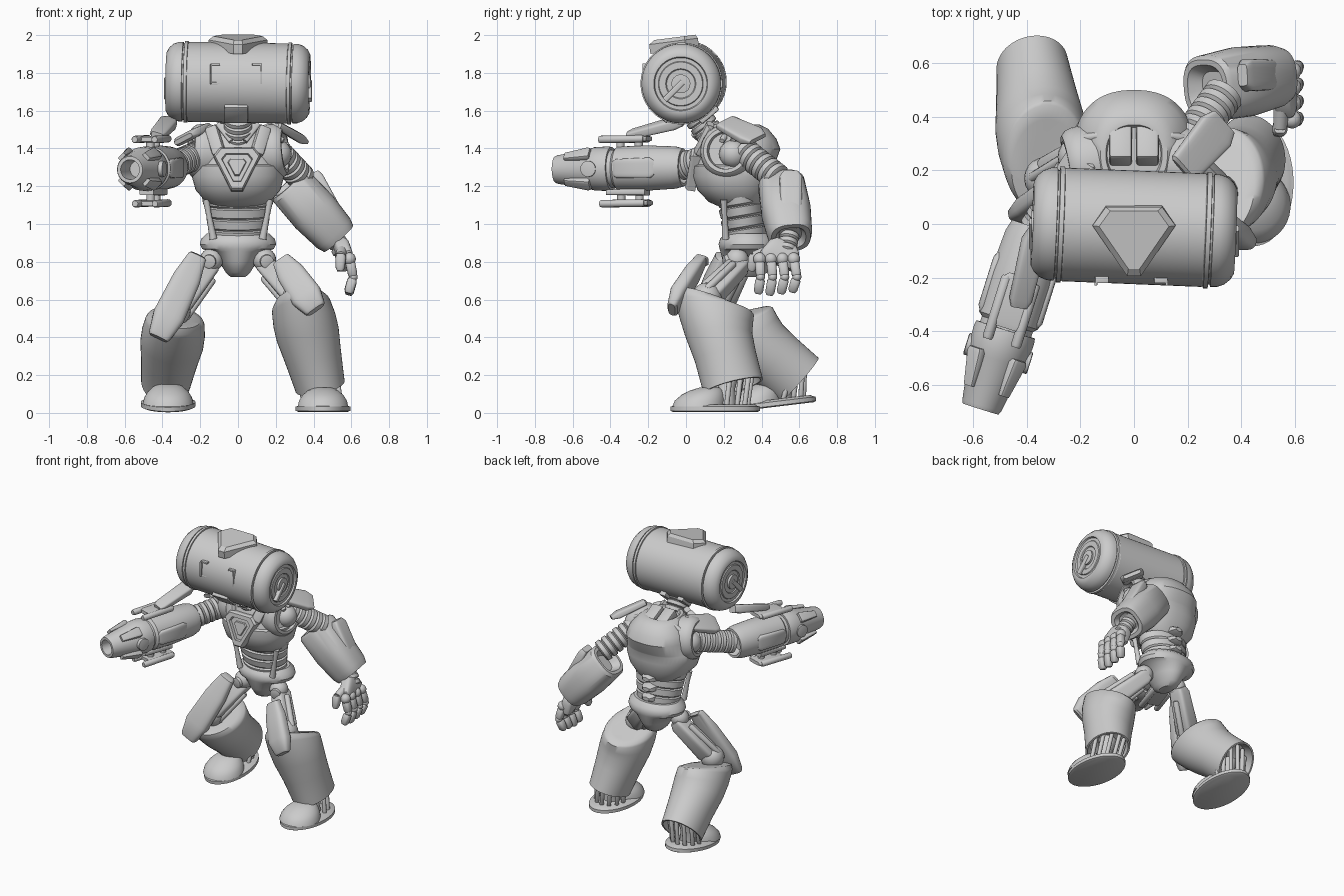
import bpy, bmesh, math
from mathutils import Vector as V, Euler


def finish(name, bm, angle=35):
    bmesh.ops.recalc_face_normals(bm, faces=bm.faces)
    me = bpy.data.meshes.new(name)
    bm.to_mesh(me)
    bm.free()
    ob = bpy.data.objects.new(name, me)
    bpy.context.collection.objects.link(ob)
    bpy.ops.object.select_all(action='DESELECT')
    ob.select_set(True)
    bpy.context.view_layer.objects.active = ob
    bpy.ops.object.shade_smooth_by_angle(angle=math.radians(angle))
    return ob


def loft(name, rings, angle=35):
    bm = bmesh.new()
    vs = [[bm.verts.new(p) for p in r] for r in rings]
    n = len(vs[0])
    for a, b in zip(vs, vs[1:]):
        for i in range(n):
            bm.faces.new((a[i], a[(i + 1) % n], b[(i + 1) % n], b[i]))
    bm.faces.new(vs[0])
    bm.faces.new(vs[-1])
    return finish(name, bm, angle)


def frame(p0, p1, front):
    p0, p1, f = V(p0), V(p1), V(front)
    d = (p1 - p0).normalized()
    y = (f - d * f.dot(d)).normalized()
    return p0, d, y.cross(d), y, (p1 - p0).length


def limb(name, p0, p1, prof, front=(0, -1, 0), n=32, sq=2, angle=35):
    """Rows: t, half width, half depth, forward offset, slant of the ring."""
    o, d, x, y, L = frame(p0, p1, front)
    rings = []
    for row in prof:
        t, a = row[:2]
        b = row[2] if len(row) > 2 else a
        off = row[3] if len(row) > 3 else 0
        sh = row[4] if len(row) > 4 else 0
        ring = []
        for i in range(n):
            q = 2 * math.pi * (i + .5) / n
            u, v = [math.copysign(abs(k) ** (2 / sq), k) for k in (math.cos(q), math.sin(q))]
            ring.append(o + d * (t * L + sh * v) + x * a * u + y * (b * v + off))
        rings.append(ring)
    return loft(name, rings, angle)


def rod(name, p0, p1, r, n=14):
    return limb(name, p0, p1, [(0, r * .8), (.04, r), (.96, r), (1, r * .8)], (.3, -.8, .5), n)


def ribs(name, p0, p1, r, k):
    rows = []
    for i in range(k):
        rows += [(i / k, r * .8), ((i + .2) / k, r), ((i + .8) / k, r)]
    return limb(name, p0, p1, rows + [(1, r * .8)], (0, 0, 1))


def plate(name, pts, o, x, y, rows):
    o, x, y = V(o), V(x).normalized(), V(y).normalized()
    nrm = x.cross(y)
    return loft(name, [[o + (x * a + y * b) * s + nrm * h for a, b in pts] for s, h in rows], 20)


def box(name, c, size, rot=(0, 0, 0), bev=.008):
    bm = bmesh.new()
    bmesh.ops.create_cube(bm, size=1)
    bmesh.ops.scale(bm, vec=size, verts=bm.verts)
    bmesh.ops.bevel(bm, geom=bm.edges[:], offset=bev, segments=2, affect='EDGES', profile=.5)
    bmesh.ops.transform(bm, matrix=Euler([math.radians(a) for a in rot]).to_matrix().to_4x4(), verts=bm.verts)
    bmesh.ops.translate(bm, vec=c, verts=bm.verts)
    return finish(name, bm)


def ball(name, c, r):
    bm = bmesh.new()
    bmesh.ops.create_uvsphere(bm, u_segments=20, v_segments=12, radius=r)
    bmesh.ops.translate(bm, vec=c, verts=bm.verts)
    return finish(name, bm, 60)


# Barrel head with ringed end caps
half = [(.018, .001), (.018, .075), (.01, .08), (.01, .115), (.018, .119), (.018, .138),
        (.004, .143), (.004, .158), (.02, .18), (.05, .2), (.085, .21), (.118, .211),
        (.12, .202), (.128, .202), (.13, .217), (.152, .217), (.154, .209), (.16, .212)]
limb("barrel_head", (-.382, .003, 1.755), (.382, -.028, 1.742),
     half + [(1 - t, r) for t, r in reversed(half)], n=64, angle=30)
for s, c in ((-1, (-.375, 0, 1.755)), (1, (.375, -.027, 1.742))):
    rod("head_end_hub", V(c) - V((s * .03, 0, 0)), V(c) + V((s * .008, 0, 0)), .05, 24)
    limb("head_end_lever", V(c) + V((0, .01, .01)), V(c) + V((0, -.085, -.085)),
         [(0, .016), (1, .016)], (1, 0, 0), 16, 5)
plate("head_top_plate", [(-.105, .07), (.105, .07), (.155, 0), (.025, -.19), (-.025, -.19), (-.155, 0)],
      (0, 0, 1.925), (1, 0, 0), (0, 1, .13), [(1, 0), (1, .05), (.84, .07)])
for s, x in ((-1, -.12), (1, .1)):
    box("eye_bar", (x + s * .022, -.22, 1.795), (.01, .02, .11), bev=.002)
    for z in (1.745, 1.845):
        box("eye_cap", (x, -.208, z), (.05, .025, .012), bev=.002)
box("jaw_vent", (-.01, -.143, 1.585), (.125, .03, .13), (50, 0, 0))
for x in (-.07, .07):
    box("head_rear_clip", (x, .12, 1.58), (.05, .035, .12), (-50, 0, 0))

# Neck and torso
ribs("neck", (0, .17, 1.42), (0, .06, 1.57), .075, 5)
limb("chest", (0, 0, 1.09), (0, 0, 1.54),
     [(0, .13, .11, -.29), (.06, .17, .15, -.27), (.2, .225, .195, -.255), (.36, .245, .215, -.25),
      (.48, .245, .215, -.25), (.5, .235, .21, -.26), (.68, .222, .215, -.285), (.8, .2, .195, -.285),
      (.92, .155, .16, -.275), (.97, .125, .13, -.26), (.97, .105, .11, -.26), (.93, .1, .1, -.26)], n=48, sq=2.3)
plate("chest_triangle_frame", [(-.09, .1), (.09, .1), (.125, .055), (.03, -.13), (-.03, -.13), (-.125, .055)],
      (-.005, .07, 1.3), (1, 0, 0), (0, .17, 1),
      [(1, 0), (1, .04), (.92, .055), (.66, .055), (.62, .035), (.4, .035), (.36, .045)])
for s in (-1, 1):
    box("chest_strap", (s * .12, .1, 1.44), (.07, .05, .17), (-22, s * 22, s * 12), .015)
    limb("collar_bar", (s * .03, .08, 1.44), (s * .1, .13, 1.53), [(0, .02), (1, .02)], sq=4)
    # Shoulder sockets
    limb("shoulder_socket", (s * .14, .23, 1.38), (s * .25, .21, 1.39),
         [(0, .145), (.6, .145), (.85, .137), (1, .12), (1, .1), (.7, .095), (.7, .001)], (0, 0, 1), 40)
    ball("shoulder_ball", (s * .21, .25, 1.37), .075)
    for k in range(3):
        rod("shoulder_hose", (s * .13, .33 - k * .05, 1.5), (s * .24, .31 - k * .06, 1.44), .016)
    # Back packs and hips
    box("back_vent", (s * .05, .32, 1.49), (.085, .2, .09), (-26, 0, 0), .012)
    limb("waist_strut", (s * .17, .2, 1.13), (s * .13, .21, .92), [(0, .018), (.4, .014), (1, .02)])
    ball("hip_ball", (s * .14, .27, .81), .062)
    rod("hip_pin", (s * .14, .27, .81), (s * .155, .2, .8), .036)
for k in range(3):
    limb("spine_block", (0, .4, .98 + k * .07), (0, .46, .98 + k * .07),
         [(0, .06, .032), (.7, .05, .026), (1, .03, .015)], (0, 0, 1), 6)
waist = []
for k, w in enumerate((.15, .16, .17, .185)):
    waist += [(k / 4, w - .008, .108), (k / 4 + .03, w, .116), (k / 4 + .21, w + .008, .12), (k / 4 + .235, w - .006, .108)]
limb("abdomen", (0, .32, .92), (0, .28, 1.16), waist, n=40)
limb("pelvis", (0, .33, .72), (0, .33, .95),
     [(0, .04, .06), (.1, .065, .1), (.35, .1, .135), (.58, .145, .148), (.64, .19, .153), (.75, .203, .158),
      (.88, .195, .15), (1, .165, .12)], n=40)


# Legs: hip, knee, shin top, shin bottom, knee plate ends, shin slant, foot centre, foot up
def leg(side, hip, knee, top, bot, k0, k1, slant, fc, up):
    hip, knee, top, bot, fc, up = V(hip), V(knee), V(top), V(bot), V(fc), V(up).normalized()
    limb(side + "_thigh", hip, knee, [(0, .035, .04), (.1, .05, .055), (.85, .06, .065), (1, .045, .05)], sq=5)
    o, d, x, y, L = frame(hip, knee, (0, -1, 0))
    for s in (-1, 1):
        rod(side + "_thigh_piston", hip + x * s * .055 + d * .08, knee + x * s * .065, .02)
    ball(side + "_knee_joint", knee, .08)
    limb(side + "_knee_plate", k0, k1,
         [(0, .04, .02, -.02), (.03, .05, .03), (.3, .075, .042), (.75, .085, .045), (.97, .06, .03, -.01),
          (1, .05, .02, -.01)], n=24, sq=3.2)
    # Closed shin bell with a ridge around the calf
    limb(side + "_shin_armor", top, bot,
         [(-.06, .02, .03, .04, slant * .2), (-.05, .08, .1, .03, slant * .7), (-.01, .128, .155, .005, slant),
          (.05, .152, .188, -.008, slant), (.09, .158, .192, -.01, slant * .95),
          (.24, .168, .184, 0, slant * .7), (.4, .168, .174, .005, slant * .4), (.65, .152, .163, 0, slant * .1),
          (.9, .138, .162), (1, .133, .162), (1, .121, .15), (.85, .11, .13), (.8, .05, .05)], n=48, angle=40)
    limb(side + "_sole", fc, fc + up * .04,
         [(0, .13, .225), (.15, .145, .237), (.7, .145, .237), (.8, .132, .224), (1, .12, .21)], n=40)
    limb(side + "_toe_cap", fc + up * .03, fc + up * .13,
         [(0, .134, .14, .087), (.3, .127, .135, .08), (.6, .108, .115, .065), (.85, .078, .085, .045),
          (1, .045, .05, .03)], n=36, angle=60)
    limb(side + "_ankle", fc + up * .03 + V((0, .05, 0)), bot.lerp(top, .2), [(0, .06), (.5, .045), (1, .06)])
    o, d, x, y, L = frame(top, bot, (0, -1, 0))
    for i in range(7):
        a = math.pi * (i / 6)
        c, s = math.cos(a), -math.sin(a)
        rod(side + "_ankle_rod", bot - d * .06 + x * c * .1 + y * s * .12,
            fc + up * .03 + V((c * .095, .06 - s * .11, 0)), .014, 10)


leg("left", (.13, .3, .8), (.31, .11, .61), (.325, .13, .6), (.435, .25, .14),
    (.225, .085, .815), (.41, -.085, .55), -.1, (.45, .155, .005), (0, 0, 1))
leg("right", (-.13, .3, .8), (-.33, .17, .54), (-.33, .22, .5), (-.38, .595, .17),
    (-.21, .19, .84), (-.42, .02, .4), -.1, (-.37, .455, .03), (0, -.12, 1))

# Shoulder pads
pad = [(0, .055, .008), (.04, .065, .02), (.8, .08, .025), (1, .06, .012)]
limb("left_shoulder_pad", (.18, .2, 1.54), (.335, .38, 1.45), pad, (.4, -.1, .9), 24, 5)
limb("right_shoulder_pad", (-.19, .25, 1.5), (-.29, .06, 1.45), pad, (-.4, .1, .9), 24, 5)

# Hanging arm
ribs("left_upper_arm", (.2, .3, 1.39), (.34, .49, 1.24), .075, 6)
f0, f1 = V((.275, .505, 1.205)), V((.53, .555, .925))
limb("left_forearm", f0, f1,
     [(.1, .06), (-.03, .09), (-.03, .11), (.02, .124), (.5, .131), (.9, .118), (1, .105), (1, .08), (.93, .06)],
     (1, 0, 1), 36, 2.7)
limb("left_forearm_panel", f0 + V((.13, .05, .07)), f1 + V((.035, .0, .06)),
     [(0, .04, .02), (.1, .06, .03), (.9, .055, .03), (1, .035, .02)], (1, .1, 1), 24, 5)
ribs("left_wrist", (.5, .55, .95), (.555, .53, .85), .052, 3)
limb("left_palm", (.54, .53, .9), (.575, .48, .79),
     [(0, .06, .03), (.2, .085, .042), (.8, .105, .042), (1, .095, .03)], (1, 0, 0), 24, 4)
for i in range(4):
    y = .39 + .06 * i
    pts = [(.59, y, .815), (.61, y + .005 + i * .004, .72), (.585, y - .008, .625 + .008 * abs(i - 1))]
    ball("left_knuckle", pts[0], .034)
    ball("left_finger_joint", pts[1], .024)
    for a, b in zip(pts, pts[1:]):
        limb("left_finger", a, b, [(.1, .018), (.25, .026), (.85, .025), (1, .017)], (1, 0, 0), 16, 3)
limb("left_thumb_base", (.55, .44, .86), (.545, .36, .83), [(0, .03), (1, .026)], (1, 0, 0), 16)
limb("left_thumb", (.545, .36, .84), (.54, .345, .75), [(0, .022), (.2, .028), (.8, .024), (1, .015)], (1, 0, 0), 16, 3)

# Cannon arm
ribs("right_upper_arm", (-.2, .23, 1.37), (-.36, -.03, 1.305), .075, 8)
c0, c1 = V((-.355, .0, 1.3)), V((-.572, -.69, 1.288))
limb("cannon", c0, c1,
     [(.1, .06), (.02, .085), (.02, .1), (.08, .112), (.3, .12), (.52, .116), (.54, .1), (.57, .1), (.57, .115),
      (.6, .118), (.7, .115), (.73, .105), (.98, .076), (1, .07), (1, .052), (.8, .045), (.8, .001)], (0, 0, 1), 40)
o, d, x, y, L = frame(c0, c1, (0, 0, 1))
for k in range(4):
    a = math.pi / 4 + k * math.pi / 2
    r = x * math.cos(a) + y * math.sin(a)
    limb("nozzle_fin", o + d * L * .7 + r * .115, o + d * L * .9 + r * .096,
         [(0, .03, .016), (.1, .035, .02), (1, .022, .01)], r, 16, 5)
for s in (-1, 1):
    rod("cannon_side_knob", o + d * L * .7 + x * s * .07, o + d * L * .7 + x * s * .125, .042, 24)
    limb("cannon_side_panel", o + d * L * .2 + x * s * .1, o + d * L * .52 + x * s * .1,
         [(0, .04, .015), (.1, .055, .025), (.9, .05, .025), (1, .035, .012)], x * s, 20, 5)
# Rails above and below the cannon
for s, h in ((1, .155), (-1, .185)):
    for w in (-.055, .055):
        rod("cannon_rail", o + d * L * .3 + x * w + y * s * h, o + d * L * .64 + x * w + y * s * h, .02)
    limb("cannon_rail_plate", o + d * L * .28 + y * s * h, o + d * L * .56 + y * s * h,
         [(0, .05, .012), (.1, .07, .016), (.9, .07, .016), (1, .05, .012)], y, 20, 5)
    for t in (.36, .5):
        rod("cannon_rail_post", o + d * L * t + y * s * .09, o + d * L * t + y * s * h, .022)
limb("cannon_lower_foot", o + d * L * .3 - y * .125, o + d * L * .6 - y * .125,
     [(0, .05, .02), (1, .04, .015)], y, 20, 5)
limb("cannon_fin", (-.43, -.31, 1.47), (-.36, -.02, 1.545),
     [(0, .03, .015), (.1, .042, .022), (.85, .048, .03), (1, .03, .024)], (.3, 0, 1), 20, 5)
